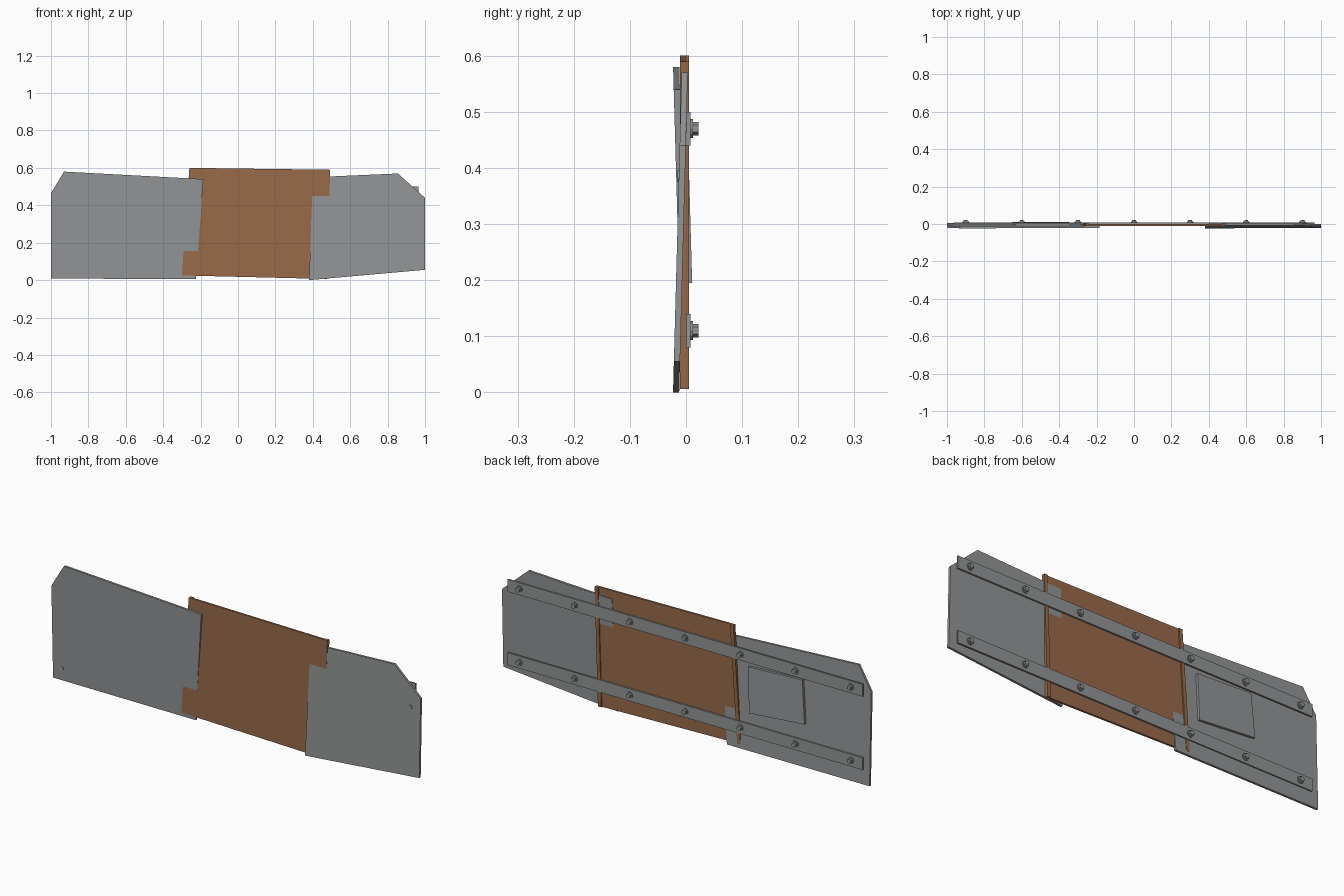
import bpy
import bmesh
from math import pi
from mathutils import Matrix

cube = bpy.data.objects.get("Cube")
if cube:
    bpy.data.objects.remove(cube, do_unlink=True)


def material(name, rgb):
    mat = bpy.data.materials.new(name)
    mat.use_nodes = True
    mat.diffuse_color = (*rgb, 1)
    mat.node_tree.nodes["Principled BSDF"].inputs["Base Color"].default_value = (*rgb, 1)
    return mat


steel = material("grey steel", (0.29, 0.30, 0.305))
rust = material("rusty brown", (0.32, 0.145, 0.068))


def finish(bm, name, mat):
    bmesh.ops.recalc_face_normals(bm, faces=bm.faces)
    mesh = bpy.data.meshes.new(name)
    bm.to_mesh(mesh)
    bm.free()
    mesh.materials.append(mat)
    obj = bpy.data.objects.new(name, mesh)
    bpy.context.collection.objects.link(obj)
    return obj


def plate(name, outline, front, lean, depth, mat):
    """Flat sheet from an x-z outline; lean is the change of y per unit of z."""
    bm = bmesh.new()
    face = bm.faces.new([bm.verts.new((x, front + lean * z, z)) for x, z in outline])
    extruded = bmesh.ops.extrude_face_region(bm, geom=[face])["geom"]
    moved = [v for v in extruded if isinstance(v, bmesh.types.BMVert)]
    bmesh.ops.translate(bm, verts=moved, vec=(0, depth, 0))
    return finish(bm, name, mat)


def stud(name, x, z, rings, mat):
    """Stack of cylinders along y; each ring is (start y, end y, radius, sides)."""
    bm = bmesh.new()
    for y0, y1, radius, sides in rings:
        place = Matrix.Translation((x, (y0 + y1) / 2, z)) @ Matrix.Rotation(pi / 2, 4, "X")
        bmesh.ops.create_cone(bm, cap_ends=True, segments=sides, radius1=radius,
                              radius2=radius, depth=y1 - y0, matrix=place)
    return finish(bm, name, mat)


# Middle rusty sheet with a raised strip along each end of its back
plate("middle_sheet", [(-0.30, 0.025), (0.475, 0.006), (0.493, 0.59), (-0.26, 0.60)],
      -0.011, 0, 0.010, rust)
for name, low, high, z0, z1, inward in (
        ("right_edge_strip", -0.30, -0.26, 0.025, 0.60, 0.018),
        ("left_edge_strip", 0.475, 0.493, 0.006, 0.59, -0.018)):
    plate(name, [(low, z0), (low + inward, z0), (high + inward, z1), (high, z1)],
          -0.002, 0, 0.007, rust)

# Leaning steel sheets at either end
plate("right_sheet", [(-1, 0.008), (-0.225, 0.006), (-0.185, 0.54), (-0.93, 0.58), (-1, 0.465)],
      -0.0066, -0.0283, 0.011, steel)
plate("left_sheet", [(0.38, 0), (1, 0.055), (1, 0.44), (0.855, 0.57), (0.40, 0.55)],
      -0.0231, 0.0269, 0.011, steel)

# Repair patch on the back
plate("back_patch", [(-0.349, 0.195), (-0.651, 0.22), (-0.635, 0.432), (-0.343, 0.419)],
      0.004, -0.0283, 0.0125, steel)

# Small rivet near the outer edge of each steel sheet
stud("right_rivet", -0.95, 0.065, [(-0.0115, 0, 0.01, 12)], steel)
stud("left_rivet", 0.945, 0.385, [(-0.0155, -0.005, 0.01, 12)], steel)

# Two back rails held by washers and hex bolts
for level, z in (("lower", 0.11), ("upper", 0.47)):
    plate(level + "_rail", [(-0.965, z - 0.03), (0.965, z - 0.03), (0.965, z + 0.03), (-0.965, z + 0.03)],
          0, 0, 0.008, steel)
    for i in range(7):
        stud(f"{level}_bolt_{i + 1}", (i - 3) * 0.3, z,
             [(0.006, 0.0125, 0.017, 12), (0.012, 0.022, 0.012, 6)], steel)
